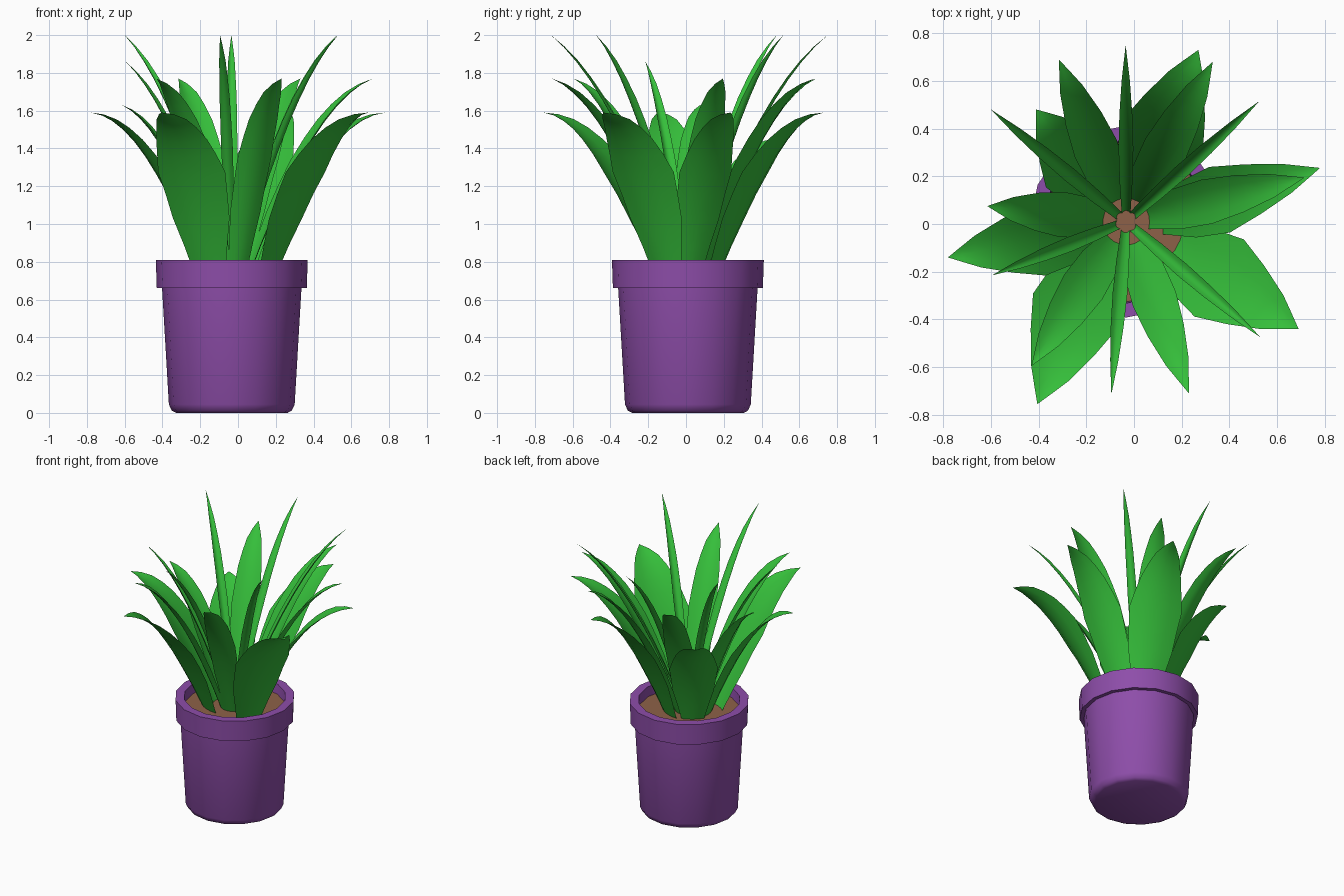
import bpy, bmesh, math
from mathutils import Vector

if "Cube" in bpy.data.objects:
    bpy.data.objects.remove(bpy.data.objects["Cube"])

CX, CY = -0.033, 0.01      # pot axis
SOIL_Z = 0.74
BASE_Z = 0.72


def material(name, rgb):
    m = bpy.data.materials.new(name)
    m.diffuse_color = (*rgb, 1)
    m.use_nodes = True
    m.node_tree.nodes["Principled BSDF"].inputs["Base Color"].default_value = m.diffuse_color
    return m


PURPLE = material("purple_pot", (0.27, 0.075, 0.40))
BROWN = material("brown_soil", (0.27, 0.12, 0.065))
GREEN = material("leaf_green", (0.036, 0.52, 0.043))


def finish(name, bm, mat, angle):
    mesh = bpy.data.meshes.new(name)
    bm.to_mesh(mesh)
    bm.free()
    mesh.materials.append(mat)
    ob = bpy.data.objects.new(name, mesh)
    bpy.context.collection.objects.link(ob)
    bpy.ops.object.select_all(action='DESELECT')
    ob.select_set(True)
    bpy.context.view_layer.objects.active = ob
    bpy.ops.object.shade_smooth_by_angle(angle=math.radians(angle))
    return ob


def lathe(name, profile, mat, sides=16, cap_first=False, cap_last=False):
    """Revolve (radius, z) points around the pot axis."""
    bm = bmesh.new()
    rings = []
    for r, z in profile:
        rings.append([bm.verts.new((CX + r * math.cos(2 * math.pi * i / sides),
                                    CY + r * math.sin(2 * math.pi * i / sides), z))
                      for i in range(sides)])
    for a, b in zip(rings, rings[1:]):
        for i in range(sides):
            j = (i + 1) % sides
            bm.faces.new((a[i], a[j], b[j], b[i]))
    if cap_first:
        bm.faces.new(rings[0][::-1])
    if cap_last:
        bm.faces.new(rings[-1])
    return finish(name, bm, mat, 40)


# Pot: rounded foot, tapered wall, stepped rim, inner wall
lathe("pot", [(0.295, 0), (0.318, 0.012), (0.333, 0.045), (0.369, 0.66),
              (0.397, 0.66), (0.402, 0.81), (0.342, 0.81), (0.335, 0.72)],
      PURPLE, cap_first=True)
lathe("soil", [(0.338, SOIL_Z)], BROWN, cap_last=True)


def sample(values, u):
    """Linearly read an evenly spaced list at u in 0..1."""
    t = u * (len(values) - 1)
    i = min(int(t), len(values) - 2)
    return values[i] + (values[i + 1] - values[i]) * (t - i)


def leaf(name, base, tip, widths, scale, arch, cup, steps=10, across=4):
    """Cupped blade arching outward from base (x, y) to tip (x, y, z)."""
    bm = bmesh.new()
    flat = Vector((tip[0] - base[0], tip[1] - base[1], 0))
    side = Vector((-flat.y, flat.x, 0)).normalized()
    height = tip[2] - BASE_Z
    rows = []
    for k in range(steps):
        u = k / steps
        mid = Vector((*base, BASE_Z)) + flat * u
        mid.z += height * u * (1 + arch * (1 - u))
        slope = flat + Vector((0, 0, height * (1 + arch - 2 * arch * u)))
        inward = slope.cross(side).normalized()
        w = sample(widths, u) * scale
        row = []
        for j in range(across + 1):
            v = 2 * j / across - 1
            row.append(bm.verts.new(mid + side * w * v + inward * w * cup * (v * v - 0.4)))
        rows.append(row)
    for a, b in zip(rows, rows[1:]):
        for j in range(across):
            bm.faces.new((a[j + 1], a[j], b[j], b[j + 1]))
    point = bm.verts.new(tip)
    for j in range(across):
        bm.faces.new((rows[-1][j + 1], rows[-1][j], point))
    finish(name, bm, GREEN, 80)


# Wide outer leaves: base, tip, scale
WIDE = [0.085, 0.162, 0.192, 0.145, 0.085, 0]
for n, (base, tip, s) in enumerate([
        ((0.10, 0.02), (0.78, 0.235, 1.59), 0.75),
        ((0.03, 0.15), (0.27, 0.73, 1.59), 0.95),
        ((-0.14, 0.12), (-0.41, 0.48, 1.45), 0.85),
        ((-0.17, -0.02), (-0.78, -0.14, 1.59), 0.8),
        ((-0.15, -0.13), (-0.405, -0.755, 1.59), 1),
        ((0.16, -0.10), (0.69, -0.44, 1.59), 1)]):
    leaf(f"wide_leaf_{n + 1}", base, tip, WIDE, s, 0.94, 0.18)


def ring(name, tips, radius, widths, arch, cup):
    """Leaves whose bases sit on a circle, each facing its own tip."""
    for n, tip in enumerate(tips):
        a = math.atan2(tip[1] - CY, tip[0] - CX)
        base = (CX + radius * math.cos(a), CY + radius * math.sin(a))
        leaf(f"{name}_{n + 1}", base, tip, widths, 1, arch, cup)


# Medium leaves in the middle ring
ring("medium_leaf", [(0.715, 0.195, 1.77), (0.33, 0.68, 1.77), (-0.315, 0.69, 1.77),
                     (-0.615, 0.075, 1.63), (-0.43, -0.595, 1.77), (0.23, -0.71, 1.77)],
     0.085, [0.05, 0.085, 0.095, 0.08, 0.05, 0], 0.78, 0.25)

# Thin tall blades in the centre
ring("thin_leaf", [(0.525, 0.515, 2.0), (-0.035, 0.75, 2.0), (-0.6, 0.48, 2.0),
                   (-0.595, -0.215, 1.86), (-0.095, -0.715, 2.0), (0.53, -0.475, 2.0)],
     0.035, [0.018, 0.027, 0.031, 0.027, 0.017, 0], 0.57, 0.6)
